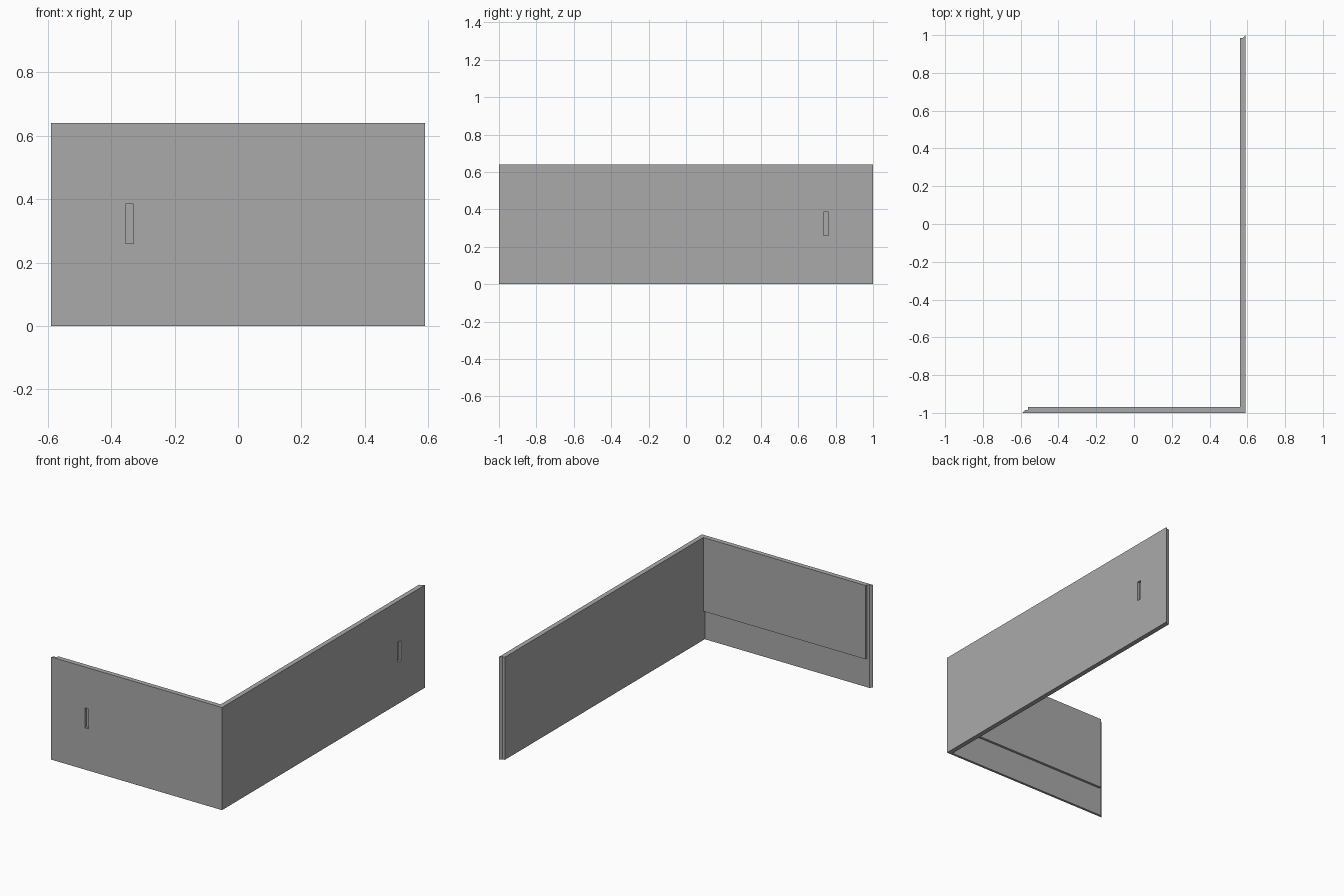
import bpy
import bmesh

cube = bpy.data.objects.get("Cube")
if cube:
    bpy.data.objects.remove(cube, do_unlink=True)

HX, HY, HEIGHT = 0.59, 1.0, 0.64
LAYER = 0.015          # each wall is an outer and an inner layer
RABBET = 0.18          # height of the cut-back foot of the front wall

grey = bpy.data.materials.new("wall grey")
grey.use_nodes = True
colour = (0.4, 0.4, 0.4, 1)
grey.diffuse_color = colour
grey.node_tree.nodes["Principled BSDF"].inputs["Base Color"].default_value = colour


def prism(name, outline, z0, z1):
    """Extrude a plan outline from z0 up to z1."""
    bm = bmesh.new()
    base = bm.faces.new([bm.verts.new((x, y, z0)) for x, y in outline])
    top = bmesh.ops.extrude_face_region(bm, geom=[base])["geom"]
    bmesh.ops.translate(bm, vec=(0, 0, z1 - z0),
                        verts=[v for v in top if isinstance(v, bmesh.types.BMVert)])
    bmesh.ops.recalc_face_normals(bm, faces=bm.faces)
    mesh = bpy.data.meshes.new(name)
    bm.to_mesh(mesh)
    bm.free()
    mesh.materials.append(grey)
    obj = bpy.data.objects.new(name, mesh)
    bpy.context.collection.objects.link(obj)
    return obj


def box(name, x0, x1, y0, y1, z0, z1):
    return prism(name, [(x0, y0), (x1, y0), (x1, y1), (x0, y1)], z0, z1)


def cut(target, cutter):
    cutter.hide_render = True
    cutter.hide_viewport = True
    cutter.display_type = 'WIRE'
    mod = target.modifiers.new(cutter.name, 'BOOLEAN')
    mod.operation = 'DIFFERENCE'
    mod.solver = 'EXACT'
    mod.object = cutter


# Both walls in one plan, with a mitred lip at each free end
inner_x, inner_y = HX - 2 * LAYER, -HY + 2 * LAYER
walls = prism("corner_wall", [
    (-HX, -HY), (HX, -HY), (HX, HY),
    (HX - LAYER, HY - LAYER), (inner_x, HY - LAYER),
    (inner_x, inner_y), (-HX + 2 * LAYER, inner_y),
    (-HX + 2 * LAYER, -HY + LAYER), (-HX + LAYER, -HY + LAYER),
], 0, HEIGHT)

# Rabbet along the inside foot of the front wall
cut(walls, box("foot_rabbet_cutter", -HX - 0.1, inner_x,
               -HY + LAYER, inner_y + 0.1, -0.1, RABBET))

# Shallow upright finger slots in the outer faces
cut(walls, box("front_slot_cutter", -0.355, -0.33,
               -HY - 0.1, -HY + LAYER * 0.9, 0.26, 0.385))
cut(walls, box("side_slot_cutter", HX - LAYER * 0.9, HX + 0.1,
               0.736, 0.762, 0.26, 0.385))
